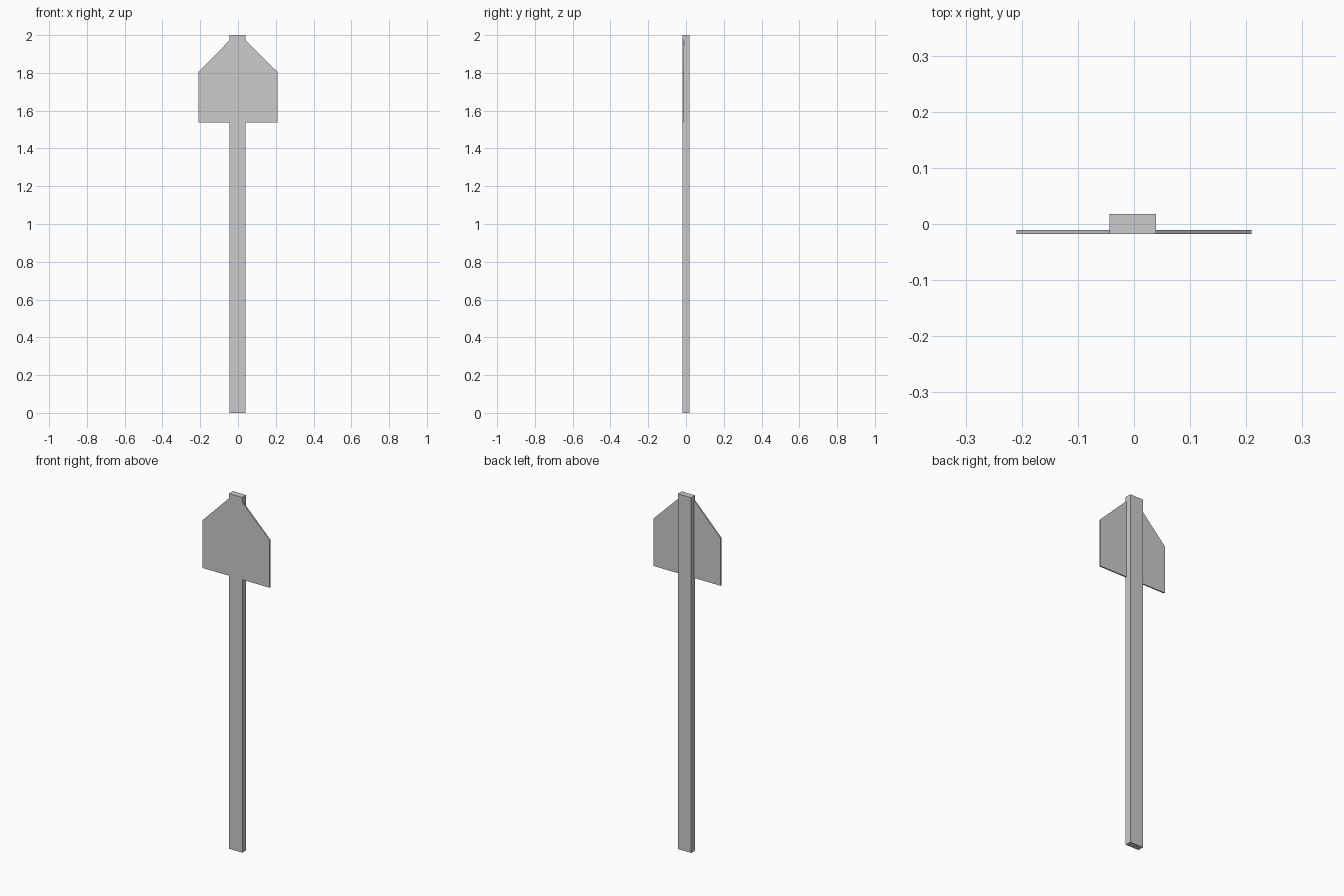
import bpy
import bmesh

cube = bpy.data.objects.get("Cube")
if cube:
    bpy.data.objects.remove(cube, do_unlink=True)

POST_LEFT, POST_RIGHT = 0.039, -0.044   # post edges, as seen by the model itself
FRONT = -0.0175                         # shared front plane
POST_DEPTH = 0.035
SIGN_DEPTH = 0.007

grey = bpy.data.materials.new("light_grey")
grey.use_nodes = True
colour = (0.6, 0.6, 0.6, 1)
grey.diffuse_color = colour
grey.node_tree.nodes["Principled BSDF"].inputs["Base Color"].default_value = colour


def slab(name, outline, depth):
    """Extrude an (x, z) outline backwards from the front plane."""
    bm = bmesh.new()
    face = bm.faces.new([bm.verts.new((x, FRONT, z)) for x, z in outline])
    moved = bmesh.ops.extrude_face_region(bm, geom=[face], use_keep_orig=True)
    verts = [g for g in moved["geom"] if isinstance(g, bmesh.types.BMVert)]
    bmesh.ops.translate(bm, verts=verts, vec=(0, depth, 0))
    bmesh.ops.recalc_face_normals(bm, faces=bm.faces)
    mesh = bpy.data.meshes.new(name)
    bm.to_mesh(mesh)
    bm.free()
    mesh.materials.append(grey)
    bpy.context.collection.objects.link(bpy.data.objects.new(name, mesh))


# Tall rectangular post
slab("post", [(POST_RIGHT, 0), (POST_LEFT, 0), (POST_LEFT, 2), (POST_RIGHT, 2)], POST_DEPTH)

# Thin sign board: a wing with a sloped shoulder on each side of the post
for side, inner, outer in (("left", POST_LEFT, 0.209), ("right", POST_RIGHT, -0.209)):
    slab("sign_board_" + side,
         [(inner, 1.537), (outer, 1.537), (outer, 1.805), (inner, 1.973)], SIGN_DEPTH)
